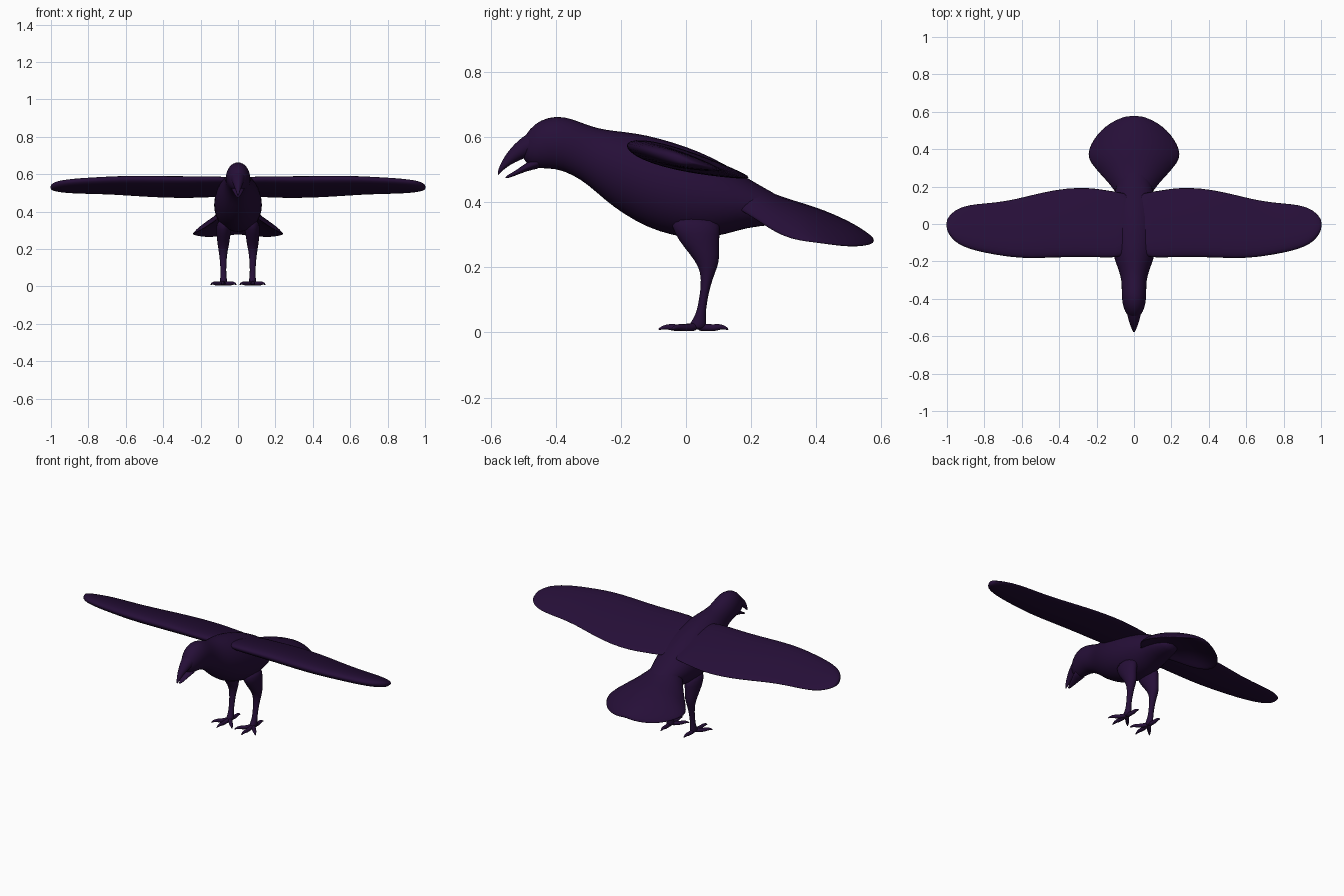
import bpy, bmesh, math
from mathutils import Vector

plum = bpy.data.materials.new("dark plum feathers")
plum.diffuse_color = (0.019, 0.0046, 0.039, 1)
SEG = 16


def loft(name, rings):
    """Skin a list of point rings, cap both ends and smooth the result."""
    bm = bmesh.new()
    loops = [[bm.verts.new(p) for p in ring] for ring in rings]
    n = len(loops[0])
    for a, b in zip(loops, loops[1:]):
        for i in range(n):
            j = (i + 1) % n
            bm.faces.new((a[i], a[j], b[j], b[i]))
    bm.faces.new(loops[0][::-1])
    bm.faces.new(loops[-1])
    bmesh.ops.recalc_face_normals(bm, faces=bm.faces)
    mesh = bpy.data.meshes.new(name)
    bm.to_mesh(mesh)
    bm.free()
    for f in mesh.polygons:
        f.use_smooth = True
    mesh.materials.append(plum)
    obj = bpy.data.objects.new(name, mesh)
    bpy.context.collection.objects.link(obj)
    sub = obj.modifiers.new("smooth", 'SUBSURF')
    sub.levels = sub.render_levels = 1
    return obj


def circle():
    for k in range(SEG):
        a = 2 * math.pi * k / SEG
        yield math.cos(a), math.sin(a)


def upright(sections):
    """Ellipses across y from (y, top z, bottom z, half width)."""
    return [[(w * c, y, (t + b) / 2 + (t - b) / 2 * s) for c, s in circle()]
            for y, t, b, w in sections]


def tube(name, path):
    """Tapered limb along a path of (x, y, z, radius)."""
    pts = [Vector(p[:3]) for p in path]
    rings = []
    for i, p in enumerate(pts):
        d = (pts[min(i + 1, len(pts) - 1)] - pts[max(i - 1, 0)]).normalized()
        u = d.cross(Vector((0, 0, 1))).normalized()
        v = u.cross(d)
        rings.append([p + path[i][3] * (u * c + v * s) for c, s in circle()])
    return loft(name, rings)


# Head, neck and body in one skin
loft("body", upright([
    (-0.505, 0.59, 0.535, 0.022), (-0.48, 0.628, 0.51, 0.042),
    (-0.45, 0.654, 0.502, 0.057), (-0.40, 0.669, 0.503, 0.067),
    (-0.35, 0.659, 0.484, 0.067), (-0.30, 0.638, 0.452, 0.068),
    (-0.25, 0.625, 0.405, 0.082), (-0.19, 0.620, 0.360, 0.106),
    (-0.12, 0.610, 0.320, 0.124), (-0.04, 0.588, 0.294, 0.132),
    (0.04, 0.560, 0.284, 0.130), (0.12, 0.520, 0.298, 0.120),
    (0.19, 0.475, 0.322, 0.100), (0.26, 0.435, 0.328, 0.080),
    (0.33, 0.395, 0.340, 0.045)]))

# Open beak
loft("upper_beak", upright([
    (-0.45, 0.63, 0.545, 0.045), (-0.485, 0.614, 0.540, 0.037),
    (-0.515, 0.592, 0.528, 0.029), (-0.54, 0.566, 0.515, 0.021),
    (-0.56, 0.538, 0.501, 0.013), (-0.573, 0.513, 0.488, 0.007),
    (-0.579, 0.494, 0.482, 0.003)]))
loft("lower_beak", upright([
    (-0.44, 0.55, 0.505, 0.040), (-0.475, 0.533, 0.500, 0.032),
    (-0.505, 0.511, 0.490, 0.023), (-0.535, 0.491, 0.478, 0.013),
    (-0.556, 0.480, 0.472, 0.005)]))

# Wings: (x, leading y, trailing y, half thickness), sloping down to the back
WING = [(0.0, -0.17, 0.17, 0.030), (0.10, -0.185, 0.175, 0.036),
        (0.20, -0.182, 0.195, 0.038), (0.30, -0.180, 0.200, 0.040),
        (0.42, -0.183, 0.188, 0.041), (0.55, -0.188, 0.158, 0.040),
        (0.65, -0.182, 0.132, 0.037), (0.75, -0.166, 0.117, 0.034),
        (0.84, -0.148, 0.110, 0.032), (0.91, -0.125, 0.098, 0.029),
        (0.96, -0.096, 0.074, 0.026), (0.99, -0.056, 0.042, 0.020),
        (1.003, -0.025, 0.018, 0.011)]


def wing_ring(side, x, lead, trail, thick):
    ring = []
    for c, s in circle():
        y = (lead + trail) / 2 + (trail - lead) / 2 * c
        fullness = 0.75 - 0.35 * c          # thicker leading edge
        ring.append((side * x, y, 0.527 - 0.26 * y + thick * fullness * s * 1.1))
    return ring


for side, label in ((1, "left"), (-1, "right")):
    loft(label + "_wing", [wing_ring(side, *w) for w in WING])

# Fanned tail with drooping edges: (y, top z, half width, droop, thickness)
TAIL = [(0.14, 0.485, 0.085, 0.060, 0.070), (0.20, 0.463, 0.120, 0.075, 0.060),
        (0.25, 0.440, 0.168, 0.095, 0.050), (0.30, 0.421, 0.214, 0.108, 0.045),
        (0.35, 0.406, 0.252, 0.108, 0.042), (0.40, 0.390, 0.248, 0.098, 0.040),
        (0.45, 0.370, 0.222, 0.084, 0.040), (0.50, 0.346, 0.182, 0.065, 0.038),
        (0.54, 0.322, 0.130, 0.040, 0.034), (0.565, 0.302, 0.078, 0.018, 0.026),
        (0.578, 0.290, 0.035, 0.005, 0.012)]
loft("tail", [[(w * c, y, t - d * c * c - h / 2 + h / 2 * s) for c, s in circle()]
              for y, t, w, d, h in TAIL])

# Legs: (z, front y, back y, inner x, outer x)
LEG = [(0.36, -0.06, 0.11, 0.025, 0.115), (0.30, -0.035, 0.104, 0.036, 0.118),
       (0.26, -0.005, 0.102, 0.042, 0.114), (0.22, 0.028, 0.104, 0.048, 0.109),
       (0.185, 0.045, 0.090, 0.056, 0.103), (0.14, 0.046, 0.074, 0.061, 0.097),
       (0.09, 0.038, 0.064, 0.063, 0.094), (0.05, 0.029, 0.060, 0.062, 0.094),
       (0.025, 0.008, 0.064, 0.056, 0.098), (0.008, 0.008, 0.060, 0.060, 0.094)]
# Toe tips: (x, y)
TOES = {"middle": (0.082, -0.086), "outer": (0.147, -0.045),
        "inner": (0.008, -0.045), "back": (0.076, 0.131)}

for side, label in ((1, "left"), (-1, "right")):
    loft(label + "_leg", [[(side * ((i + o) / 2 + (o - i) / 2 * c),
                            (f + b) / 2 + (b - f) / 2 * s, z) for c, s in circle()]
                          for z, f, b, i, o in LEG])
    for toe, (tx, ty) in TOES.items():
        path = []
        for t, z, r in ((0, 0.018, 0.014), (0.3, 0.015, 0.011), (0.55, 0.014, 0.011),
                        (0.72, 0.018, 0.009), (0.88, 0.015, 0.006), (1, 0.009, 0.002)):
            path.append((side * (0.078 + (tx - 0.078) * t), 0.033 + (ty - 0.033) * t, z, r))
        tube(label + "_" + toe + "_toe", path)
